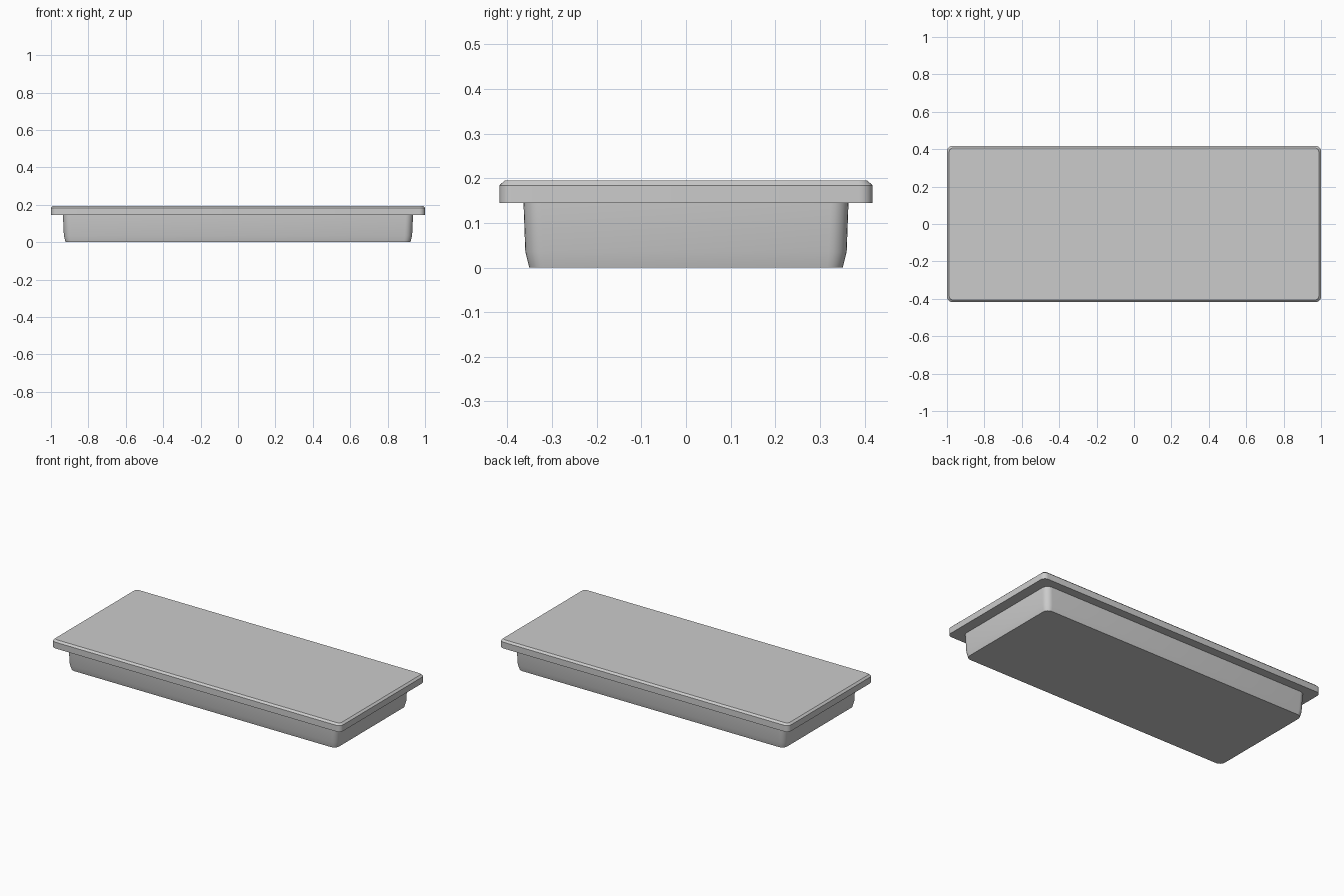
import bpy, bmesh
from math import sin, cos, pi, radians

if "Cube" in bpy.data.objects:
    bpy.data.objects.remove(bpy.data.objects["Cube"])

SEGMENTS = 6


def rounded_rect(hx, hy, r, z):
    """Points of a rounded rectangle at height z, counter-clockwise."""
    pts = []
    for i, (sx, sy) in enumerate([(1, 1), (-1, 1), (-1, -1), (1, -1)]):
        for k in range(SEGMENTS + 1):
            a = (i + k / SEGMENTS) * pi / 2
            pts.append((sx * (hx - r) + r * cos(a), sy * (hy - r) + r * sin(a), z))
    return pts


def loft(name, sections):
    """Closed solid through rounded rectangles (half x, half y, radius, z)."""
    bm = bmesh.new()
    rings = [[bm.verts.new(p) for p in rounded_rect(*s)] for s in sections]
    n = len(rings[0])
    for low, high in zip(rings, rings[1:]):
        for i in range(n):
            j = (i + 1) % n
            bm.faces.new((low[i], low[j], high[j], high[i]))
    bm.faces.new(rings[0][::-1])
    bm.faces.new(rings[-1])
    mesh = bpy.data.meshes.new(name)
    bm.to_mesh(mesh)
    bm.free()
    obj = bpy.data.objects.new(name, mesh)
    bpy.context.collection.objects.link(obj)
    bpy.ops.object.select_all(action='DESELECT')
    obj.select_set(True)
    bpy.context.view_layer.objects.active = obj
    bpy.ops.object.shade_smooth_by_angle(angle=radians(30))
    return obj


# Tray body: chamfered foot and slightly drafted walls
loft("tray_body", [
    (0.922, 0.351, 0.035, 0.0),
    (0.931, 0.360, 0.04, 0.035),
    (0.936, 0.364, 0.04, 0.145),
])

# Overhanging lid with a chamfered upper edge
loft("lid", [
    (1.0, 0.418, 0.03, 0.145),
    (1.0, 0.418, 0.03, 0.184),
    (0.988, 0.406, 0.02, 0.195),
])
